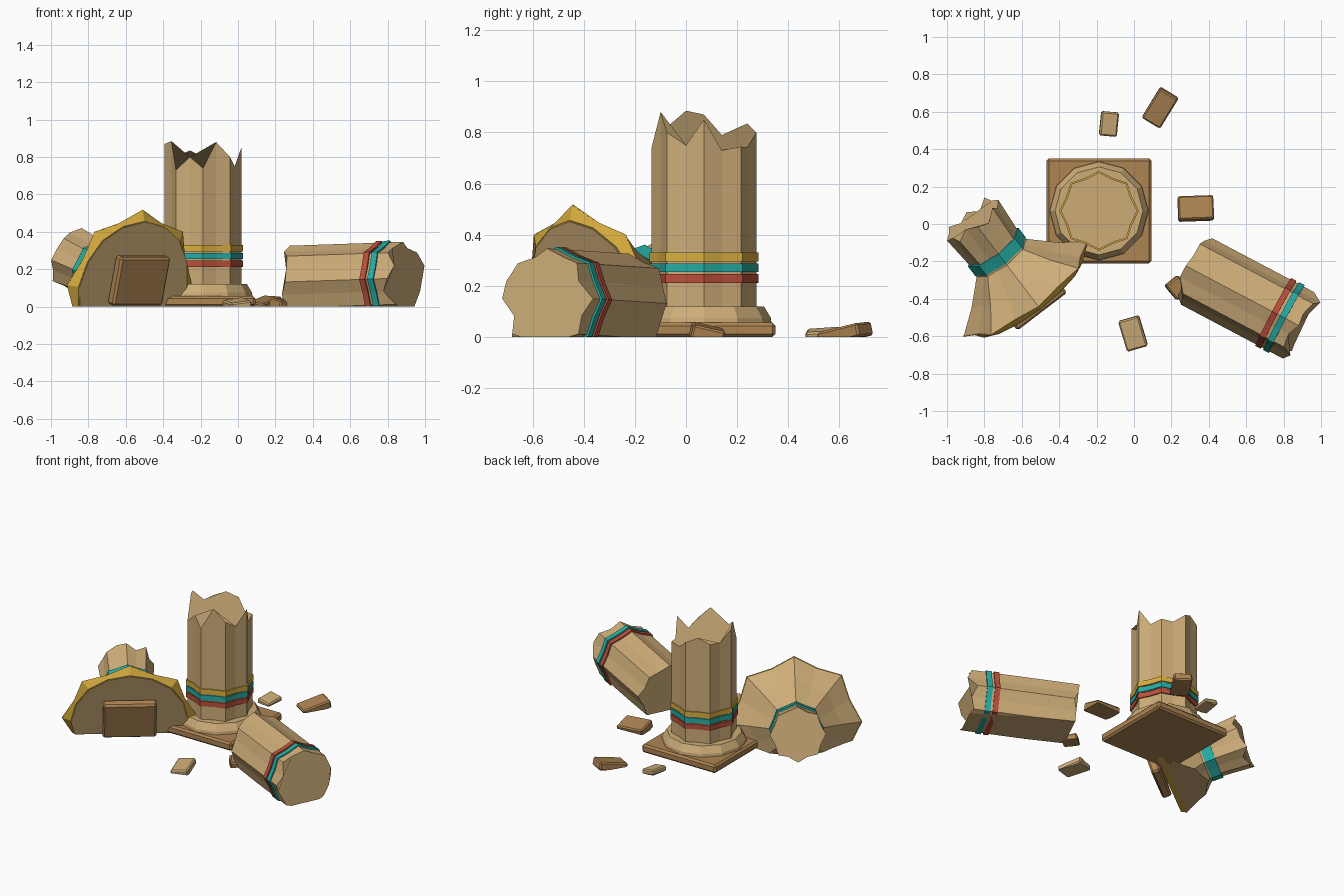
import bpy, bmesh, math
from mathutils import Matrix, Vector, Euler

if "Cube" in bpy.data.objects:
    bpy.data.objects.remove(bpy.data.objects["Cube"])


def material(name, rgb):
    m = bpy.data.materials.new(name)
    m.diffuse_color = (*rgb, 1)
    m.use_nodes = True
    m.node_tree.nodes["Principled BSDF"].inputs["Base Color"].default_value = m.diffuse_color
    return m


TAN = material("sandstone", (0.62, 0.42, 0.19))
BROWN = material("dark_stone", (0.42, 0.23, 0.085))
TEAL = material("teal_paint", (0.02, 0.42, 0.37))
RED = material("red_paint", (0.50, 0.08, 0.045))
GOLD = material("gold_paint", (0.70, 0.43, 0.05))


def finish(name, bm, mat, matrix):
    """Place the mesh, cut it flat at the ground and make an object."""
    bm.transform(matrix)
    if min(v.co.z for v in bm.verts) < -1e-4:
        cut = bmesh.ops.bisect_plane(bm, geom=bm.verts[:] + bm.edges[:] + bm.faces[:], dist=1e-5,
                                     plane_co=(0, 0, 0), plane_no=(0, 0, 1), clear_inner=True)
        rim = [e for e in cut["geom_cut"] if isinstance(e, bmesh.types.BMEdge)]
        bmesh.ops.edgeloop_fill(bm, edges=rim)
    bmesh.ops.recalc_face_normals(bm, faces=bm.faces[:])
    me = bpy.data.meshes.new(name)
    bm.to_mesh(me)
    bm.free()
    me.materials.append(mat)
    ob = bpy.data.objects.new(name, me)
    bpy.context.collection.objects.link(ob)
    return ob


def loft(name, mat, matrix, rings, sides=16, start=None, end=None):
    """Solid of rings (height, ridge radius, groove radius); start/end are broken-edge offsets."""
    bm = bmesh.new()
    loops = []
    for k, (h, ridge, groove) in enumerate(rings):
        jag = start if k == 0 else end if k == len(rings) - 1 else None
        loop = []
        for i in range(sides):
            a = math.tau * i / sides
            r = groove if i % 2 else ridge
            dz = jag[i] if jag else 0
            loop.append(bm.verts.new((r * math.cos(a), r * math.sin(a), h + dz)))
        loops.append(loop)
    for lo, hi in zip(loops, loops[1:]):
        for i in range(sides):
            j = (i + 1) % sides
            bm.faces.new((lo[i], lo[j], hi[j], hi[i]))
    bm.faces.new(loops[0][::-1])
    bm.faces.new(loops[-1])
    return finish(name, bm, mat, matrix)


def block(name, mat, size, matrix, bevel=0.012):
    bm = bmesh.new()
    bmesh.ops.create_cube(bm, size=1, matrix=Matrix.Diagonal((*size, 1)))
    bmesh.ops.bevel(bm, geom=bm.edges[:], offset=bevel, segments=1, affect='EDGES')
    return finish(name, bm, mat, matrix)


def frame(origin, axis):
    """Local z along axis, local y as upright as possible."""
    z = Vector(axis).normalized()
    x = Vector((0, 0, 1)).cross(z).normalized()
    y = z.cross(x)
    m = Matrix((x, y, z)).transposed().to_4x4()
    return Matrix.Translation(origin) @ m


def band(name, mat, matrix, low, high, ridge, groove):
    loft(name, mat, matrix, [(low, ridge, groove), (high, ridge, groove)])


# Standing column: plinth, collar, broken fluted shaft, painted bands
column = Matrix.Translation((-0.187, 0.07, 0))
block("plinth", BROWN, (0.56, 0.56, 0.056), column @ Matrix.Translation((0, 0, 0.028)))
loft("collar", TAN, column, [(0.05, 0.265, 0.265), (0.075, 0.262, 0.262), (0.12, 0.235, 0.235)], 12)
broken_top = [.85, .73, .745, .74, .80, .835, .80, .79, .87, .885, .73, .80, .74, .88, .80, .75]
loft("standing_shaft", TAN, column, [(0.1, 0.205, 0.183), (0, 0.205, 0.183)], end=broken_top)
for label, mat, low in (("red", RED, 0.212), ("teal", TEAL, 0.254), ("gold", GOLD, 0.296)):
    band(f"shaft_{label}_band", mat, column, low, low + 0.034, 0.213, 0.191)

# Fallen shaft drum
drum = frame((0.282, -0.226, 0.13), (0.884, -0.467, 0.03))
near = [.05, .02, .01, .01, .0, .0, .055, .06, .07, .03, .04, .0, .01, .0, .03, .03]
far = [-.03, .03, .0, -.02, -.01, -.04, -.03, .02, -.01, -.05, .01, 0, -.02, .01, -.02, 0]
loft("fallen_shaft", TAN, drum, [(0.0, 0.196, 0.176), (0.695, 0.196, 0.176)], start=near, end=far)
band("fallen_red_band", RED, drum, 0.522, 0.555, 0.205, 0.185)
band("fallen_teal_band", TEAL, drum, 0.57, 0.605, 0.205, 0.185)

# Fallen flared capital, resting on its rim
rim_centre = Vector((-0.58, -0.35, 0.115))
capital = frame(rim_centre, (0.58, -0.76, -0.28))
neck_break = [0, .02, -.02, .03, 0, -.02, .02, 0, .01, 0, -.01, .02, 0, .03, -.02, 0]
loft("fallen_capital", TAN, capital,
     [(-0.49, 0.175, 0.155), (-0.3, 0.16, 0.145), (-0.22, 0.168, 0.152),
      (-0.1, 0.29, 0.26), (0, 0.417, 0.37)], start=neck_break)
loft("capital_gold_lip", GOLD, capital, [(-0.002, 0.42, 0.373), (0.03, 0.365, 0.362)])
loft("capital_face", TAN, capital, [(0.02, 0.36, 0.357), (0.034, 0.36, 0.357)])
band("capital_teal_band", TEAL, capital, -0.297, -0.23, 0.17, 0.155)

# Slab leaning against the capital
lean = frame(rim_centre + Vector((0.051, -0.068, 0.025)), (0.58, -0.76, -0.28))
block("leaning_slab", BROWN, (0.335, 0.27, 0.06), lean)

# Scattered chips: x, y, width, depth, height, turn, tilt x, tilt y, material
chips = [
    (-0.134, 0.535, 0.095, 0.13, 0.035, -5, 4, 10, TAN),
    (0.14, 0.622, 0.115, 0.19, 0.055, -31, 12, 3, BROWN),
    (0.33, 0.083, 0.19, 0.13, 0.06, 2, -13, 4, BROWN),
    (-0.005, -0.585, 0.115, 0.17, 0.045, 16, 6, -8, TAN),
    (0.23, -0.34, 0.09, 0.10, 0.055, 40, 10, 6, BROWN),
]
for n, (x, y, w, d, h, turn, tx, ty, mat) in enumerate(chips, 1):
    rot = Euler([math.radians(v) for v in (tx, ty, turn)]).to_matrix().to_4x4()
    block(f"stone_chip_{n}", mat, (w, d, h), Matrix.Translation((x, y, 0.012)) @ rot, 0.008)
